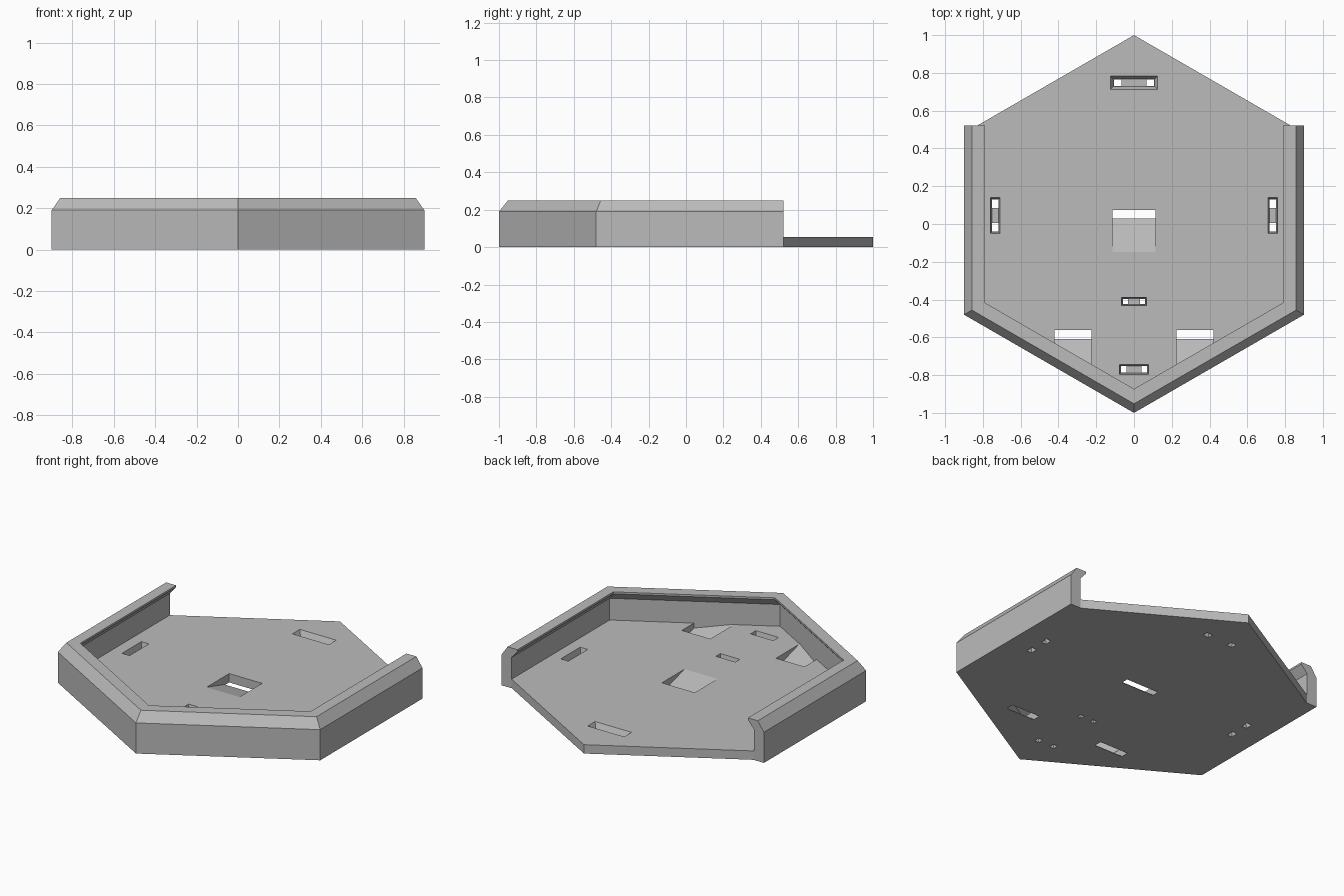
import bpy
import bmesh
import math

if "Cube" in bpy.data.objects:
    bpy.data.objects.remove(bpy.data.objects["Cube"], do_unlink=True)

FLOOR = 0.055
TAN30 = math.tan(math.radians(30))

grey = bpy.data.materials.new("light_grey")
grey.use_nodes = True
colour = (0.5, 0.5, 0.5, 1)
grey.diffuse_color = colour
grey.node_tree.nodes["Principled BSDF"].inputs["Base Color"].default_value = colour


def loft(name, rings):
    """Solid through matching rings of points, capped at both ends."""
    bm = bmesh.new()
    loops = [[bm.verts.new(p) for p in ring] for ring in rings]
    n = len(loops[0])
    for a, b in zip(loops, loops[1:]):
        for i in range(n):
            j = (i + 1) % n
            bm.faces.new((a[i], a[j], b[j], b[i]))
    bm.faces.new(loops[0][::-1])
    bm.faces.new(loops[-1])
    bmesh.ops.recalc_face_normals(bm, faces=bm.faces)
    mesh = bpy.data.meshes.new(name)
    bm.to_mesh(mesh)
    bm.free()
    mesh.materials.append(grey)
    ob = bpy.data.objects.new(name, mesh)
    bpy.context.collection.objects.link(ob)
    return ob


def rect(x, y, w, d, z):
    return [(x + sx * w / 2, y + sy * d / 2, z)
            for sx, sy in ((-1, -1), (1, -1), (1, 1), (-1, 1))]


def combine(target, other, operation):
    mod = target.modifiers.new("combine", 'BOOLEAN')
    mod.operation = operation
    mod.solver = 'EXACT'
    mod.object = other
    bpy.context.view_layer.objects.active = target
    bpy.ops.object.modifier_apply(modifier=mod.name)
    bpy.data.objects.remove(other, do_unlink=True)


def strap_slot(x, y, w, d, taper, hole, along_y=False):
    """Tapered recess with a through hole at each end of its floor."""
    size = (d, w) if along_y else (w, d)
    low = [s - 2 * taper for s in size]
    slope = 2 * taper / (FLOOR - 0.02)
    high = [s + slope * 0.02 for s in size]
    combine(tray, loft("slot_cutter", [rect(x, y, *low, 0.02),
                                       rect(x, y, *high, FLOOR + 0.02)]), 'DIFFERENCE')
    for s in (-1, 1):
        off = s * (w / 2 - taper - hole / 2 - 0.001)
        hx, hy = (x, y + off) if along_y else (x + off, y)
        hw, hd = (low[0] - 0.002, hole) if along_y else (hole, low[1] - 0.002)
        combine(tray, loft("hole_cutter", [rect(hx, hy, hw, hd, -0.02),
                                           rect(hx, hy, hw, hd, 0.03)]), 'DIFFERENCE')


def ramp_slot(x, w, y_start, y_low, y_end):
    """Ramp falling towards the back into a through slot."""
    profile = [(y_start, FLOOR), (y_low, 0.004), (y_low, -0.02),
               (y_end, -0.02), (y_end, 0.1), (y_start, 0.1)]
    combine(tray, loft("ramp_cutter", [[(x + s * w / 2, y, z) for y, z in profile]
                                       for s in (-1, 1)]), 'DIFFERENCE')


# Hexagonal floor plate
outline = [(0, 1), (-0.87, 0.498), (-0.87, -0.46), (0, -0.965), (0.87, -0.46), (0.87, 0.498)]
tray = loft("tray", [[(x, y, z) for x, y in outline] for z in (0, FLOOR)])

# Strap slots
strap_slot(0, 0.748, 0.25, 0.072, 0.017, 0.04)
strap_slot(0, -0.41, 0.134, 0.044, 0.007, 0.026)
strap_slot(0, -0.77, 0.156, 0.052, 0.008, 0.03)
for side in (-1, 1):
    strap_slot(side * 0.735, 0.045, 0.19, 0.052, 0.008, 0.045, True)

# Ramped wire openings
ramp_slot(0, 0.226, -0.147, 0.03, 0.075)
for side in (-1, 1):
    ramp_slot(side * 0.323, 0.196, -0.785, -0.61, -0.56)

# Rim wall with bevelled top and overhanging lip: (inset, height)
section = [(0, 0), (0, 0.19), (0.042, 0.25), (0.11, 0.25), (0.11, 0.238), (0.068, 0.19), (0.068, 0)]
end = [(0.9 - d, 0.522, z) for d, z in section]
corner = [(0.9 - d, -0.48 + d * TAN30, z) for d, z in section]
apex = [(0, -1 + d / math.cos(math.radians(30)), z) for d, z in section]


def flip(ring):
    return [(-x, y, z) for x, y, z in ring]


wall = loft("rim_wall", [end, corner, apex, flip(corner), flip(end)])
combine(tray, wall, 'UNION')
